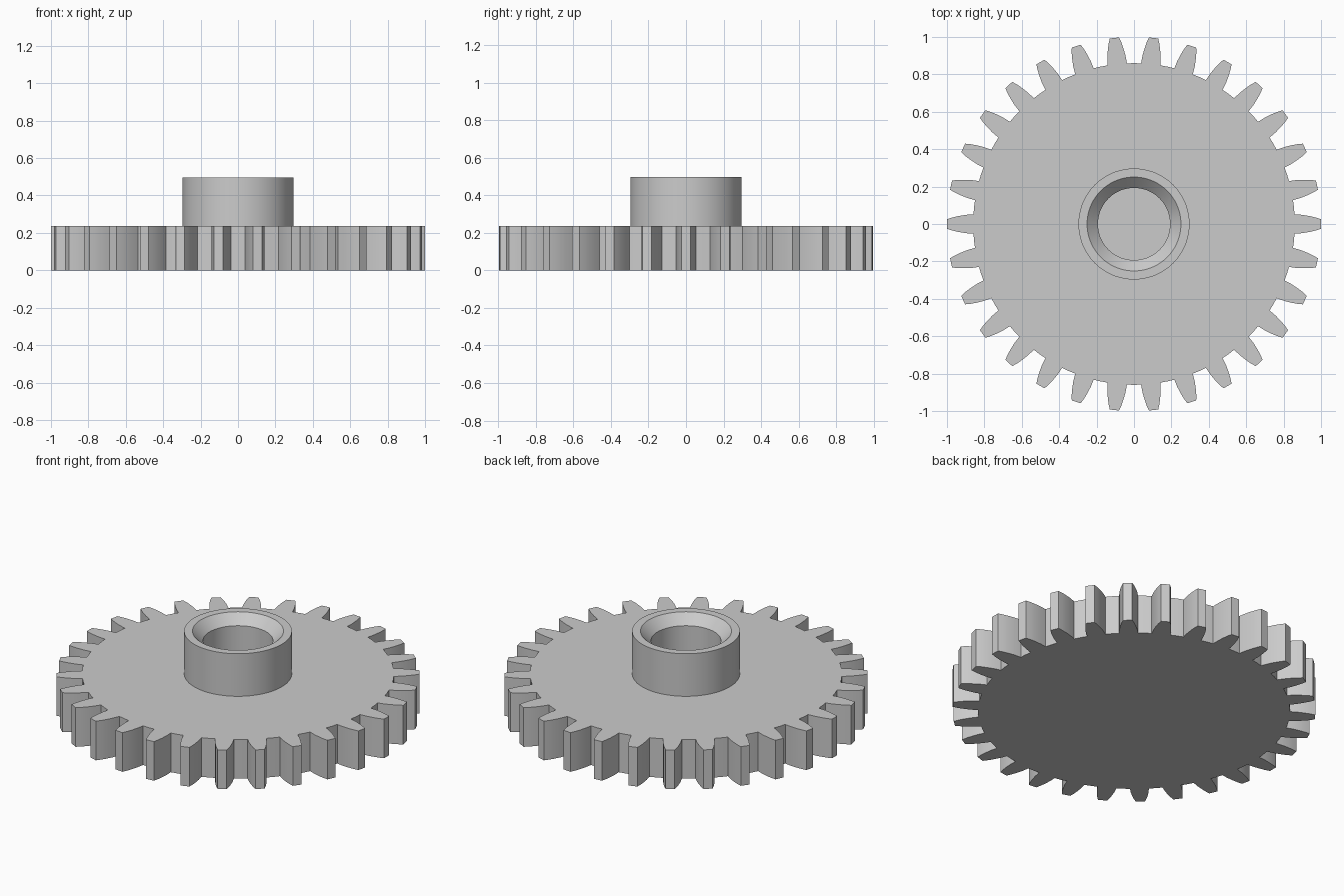
import bpy
import bmesh
import math
from mathutils import Matrix, Vector

cube = bpy.data.objects.get("Cube")
if cube:
    bpy.data.objects.remove(cube, do_unlink=True)

TEETH = 30
THICKNESS = 0.238
HUB_TOP = 0.497

# Material
grey = bpy.data.materials.new("light_grey")
grey.use_nodes = True
colour = (0.6, 0.6, 0.6, 1.0)
grey.diffuse_color = colour
grey.node_tree.nodes["Principled BSDF"].inputs["Base Color"].default_value = colour


def finish(bm, name):
    """Turn a bmesh into a shaded object."""
    bmesh.ops.recalc_face_normals(bm, faces=bm.faces)
    mesh = bpy.data.meshes.new(name)
    bm.to_mesh(mesh)
    bm.free()
    mesh.materials.append(grey)
    obj = bpy.data.objects.new(name, mesh)
    bpy.context.collection.objects.link(obj)
    bpy.ops.object.select_all(action="DESELECT")
    obj.select_set(True)
    bpy.context.view_layer.objects.active = obj
    bpy.ops.object.shade_smooth_by_angle(angle=math.radians(25))
    return obj


# Toothed disc: one tooth outline repeated around the axis, then extruded
flank = [(0.858, 0.052), (0.90, 0.049), (0.94, 0.042), (0.97, 0.035), (1.0, 0.025)]
tooth = [Vector((r, -w, 0)) for r, w in flank]
tooth += [Vector((r, w, 0)) for r, w in reversed(flank)]
pitch = 2 * math.pi / TEETH
tooth.append(Matrix.Rotation(pitch / 2, 3, "Z") @ Vector((0.86, 0, 0)))

bm = bmesh.new()
outline = []
for i in range(TEETH):
    turn = Matrix.Rotation(i * pitch, 3, "Z")
    outline += [bm.verts.new(turn @ p) for p in tooth]
base = bm.faces.new(outline)
top = bmesh.ops.extrude_face_region(bm, geom=[base], use_keep_orig=True)["geom"]
bmesh.ops.translate(bm, vec=(0, 0, THICKNESS),
                    verts=[v for v in top if isinstance(v, bmesh.types.BMVert)])
finish(bm, "toothed_disc")

# Hub collar: a chamfered tube section spun around the axis
section = [(0.297, THICKNESS - 0.01), (0.297, HUB_TOP), (0.251, HUB_TOP),
           (0.193, HUB_TOP - 0.058), (0.193, THICKNESS - 0.01)]
bm = bmesh.new()
ring = [bm.verts.new((r, 0, z)) for r, z in section]
edges = [bm.edges.new((a, b)) for a, b in zip(ring, ring[1:] + ring[:1])]
bmesh.ops.spin(bm, geom=ring + edges, cent=(0, 0, 0), axis=(0, 0, 1),
               angle=2 * math.pi, steps=72, use_merge=True)
bmesh.ops.remove_doubles(bm, verts=bm.verts, dist=0.0001)
finish(bm, "hub_collar")
